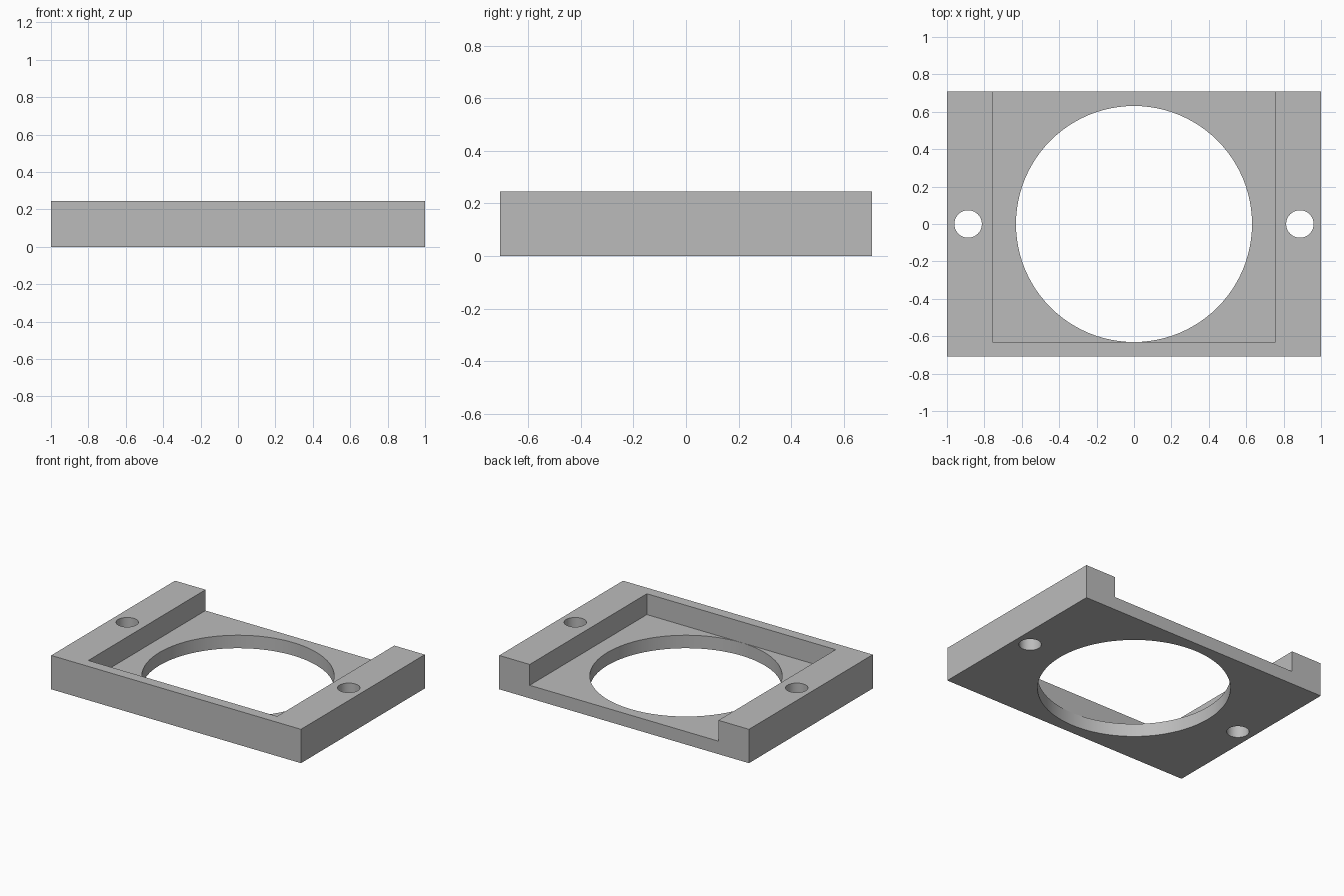
import bpy
import math

cube = bpy.data.objects.get("Cube")
if cube:
    bpy.data.objects.remove(cube, do_unlink=True)

# Overall sizes
LENGTH, WIDTH, HEIGHT = 2.0, 1.416, 0.245
FLOOR, WALL = 0.094, 0.076
POCKET_X = 0.756
BORE_R, SCREW_R, SCREW_X = 0.631, 0.0735, 0.887

grey = bpy.data.materials.new("plain grey")
grey.use_nodes = True
colour = (0.5, 0.5, 0.5, 1)
grey.diffuse_color = colour
grey.node_tree.nodes["Principled BSDF"].inputs["Base Color"].default_value = colour


def box(name, low, high):
    centre = [(a + b) / 2 for a, b in zip(low, high)]
    bpy.ops.mesh.primitive_cube_add(size=1, location=centre)
    obj = bpy.context.object
    obj.name = name
    obj.scale = [b - a for a, b in zip(low, high)]
    bpy.ops.object.transform_apply(location=True, rotation=False, scale=True)
    obj.data.materials.append(grey)
    return obj


def cylinder(name, x, radius, sides):
    bpy.ops.mesh.primitive_cylinder_add(vertices=sides, radius=radius, depth=1, location=(x, 0, 0))
    obj = bpy.context.object
    obj.name = name
    obj.data.materials.append(grey)
    return obj


def cut(target, cutter):
    mod = target.modifiers.new(cutter.name, "BOOLEAN")
    mod.operation = "DIFFERENCE"
    mod.solver = "EXACT"
    mod.object = cutter
    bpy.context.view_layer.objects.active = target
    bpy.ops.object.modifier_apply(modifier=mod.name)
    bpy.data.objects.remove(cutter, do_unlink=True)


# Solid mounting block
bracket = box("mounting_bracket", (-LENGTH / 2, -WIDTH / 2, 0), (LENGTH / 2, WIDTH / 2, HEIGHT))

# Pocket open to the top and the back
cut(bracket, box("pocket_cutter", (-POCKET_X, -WIDTH / 2 + WALL, FLOOR), (POCKET_X, WIDTH, HEIGHT * 2)))

# Large bore and the two screw holes
cut(bracket, cylinder("bore_cutter", 0, BORE_R, 96))
for side in (-1, 1):
    cut(bracket, cylinder("screw_hole_cutter", side * SCREW_X, SCREW_R, 48))

# Smooth bores with crisp edges
bpy.ops.object.select_all(action="DESELECT")
bracket.select_set(True)
bpy.context.view_layer.objects.active = bracket
bpy.ops.object.shade_smooth_by_angle(angle=math.radians(30))
